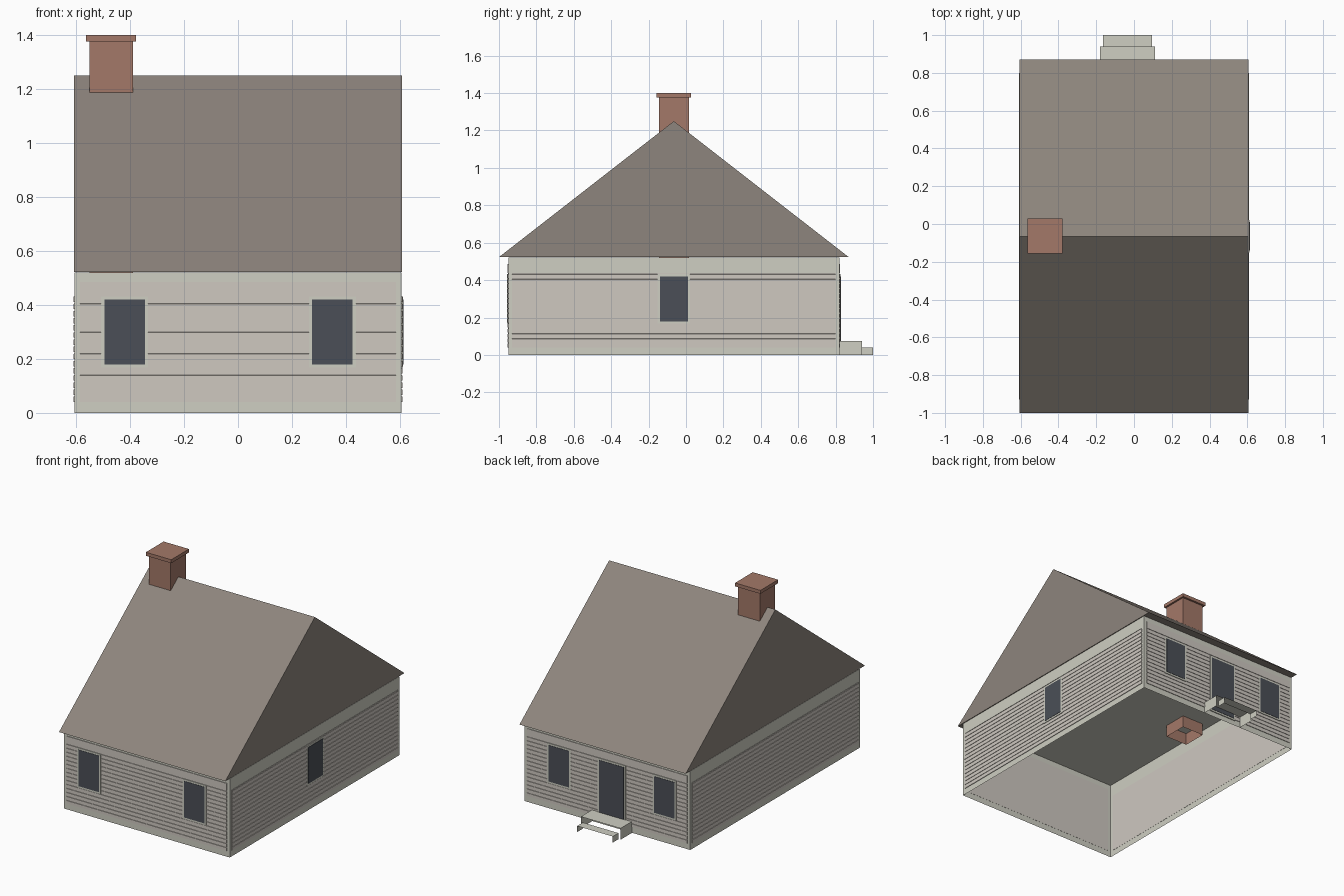
import bpy, math
from mathutils import Matrix, Vector

if "Cube" in bpy.data.objects:
    bpy.data.objects.remove(bpy.data.objects["Cube"])


def material(name, r, g, b):
    m = bpy.data.materials.new(name)
    m.use_nodes = True
    m.diffuse_color = (r, g, b, 1)
    m.node_tree.nodes["Principled BSDF"].inputs["Base Color"].default_value = (r, g, b, 1)
    return m


TRIM = material("trim_paint", 0.62, 0.62, 0.54)
SIDING = material("siding_paint", 0.62, 0.58, 0.53)
ROOF = material("roof_brown", 0.27, 0.235, 0.205)
BRICK = material("chimney_brick", 0.37, 0.19, 0.14)
GLASS = material("dark_glass", 0.07, 0.078, 0.095)


def mesh_object(name, verts, faces, mat, matrix=Matrix()):
    me = bpy.data.meshes.new(name)
    me.from_pydata([matrix @ Vector(v) for v in verts], [], faces)
    me.materials.append(mat)
    ob = bpy.data.objects.new(name, me)
    bpy.context.collection.objects.link(ob)
    return ob


def box(name, x, y, z, mat, skip=(), matrix=Matrix()):
    """Box from three ranges; skip leaves named sides open."""
    verts = [(a, b, c) for a in x for b in y for c in z]
    sides = {"left": (0, 1, 3, 2), "right": (4, 6, 7, 5), "front": (0, 4, 5, 1),
             "back": (2, 3, 7, 6), "bottom": (0, 2, 6, 4), "top": (1, 5, 7, 3)}
    return mesh_object(name, verts, [f for k, f in sides.items() if k not in skip], mat, matrix)


def prism(name, profile, u, mat, matrix=Matrix()):
    """Extrude a closed (y, z) profile along x."""
    n = len(profile)
    verts = [(a, y, z) for a in u for y, z in profile]
    faces = [(i, (i + 1) % n, n + (i + 1) % n, n + i) for i in range(n)]
    faces += [tuple(reversed(range(n))), tuple(range(n, 2 * n))]
    return mesh_object(name, verts, faces, mat, matrix)


# House body, open underneath, and roof
W, MID, DEPTH, WALL_H = 0.605, -0.065, 0.885, 0.52
box("walls", (-W, W), (MID - DEPTH, MID + DEPTH), (0, WALL_H), TRIM, skip=("bottom",))
prism("roof", [(-1, 0.523), (0.87, 0.523), (MID, 1.25)], (-W - 0.002, W + 0.002), ROOF)


# Wall frames: local x runs along the wall, local y points outwards
def wall_frame(angle, distance):
    return (Matrix.Translation((0, MID, 0)) @ Matrix.Rotation(math.radians(angle), 4, "Z")
            @ Matrix.Translation((0, distance, 0)))


WALLS = {"back": (wall_frame(0, DEPTH), 0.585), "front": (wall_frame(180, DEPTH), 0.585),
         "left": (wall_frame(-90, W), 0.865), "right": (wall_frame(90, W), 0.865)}

# Lapped boards with a plain frieze above them
BOARDS, Z0, PITCH = 15, 0.04, 0.0265
for side, (frame, half) in WALLS.items():
    profile = [(-0.001, Z0)]
    for i in range(BOARDS):
        z = Z0 + i * PITCH
        profile += [(0.004, z), (0.004, z + PITCH * 0.75), (0.001, z + PITCH * 0.77), (0.001, z + PITCH)]
    top = 0.485 if side in ("front", "back") else Z0 + BOARDS * PITCH
    profile += [(0.004, Z0 + BOARDS * PITCH), (0.004, top), (-0.001, top)]
    prism(side + "_siding", profile, (-half, half), SIDING, frame)


# Windows and door as framed plates
def opening(name, side, centre, width, z0, z1, border=0.012):
    frame = WALLS[side][0]
    h = width / 2
    box(name + "_frame", (centre - h - border, centre + h + border), (0, 0.006),
        (z0 - border, z1 + border), TRIM, matrix=frame)
    box(name + "_pane", (centre - h, centre + h), (0.005, 0.008), (z0, z1), GLASS, matrix=frame)


for side, sign in (("front", -1), ("back", 1)):
    for label, x in (("right", -0.42), ("left", 0.35)):
        opening(f"{side}_{label}_window", side, sign * x, 0.15, 0.18, 0.42)
opening("side_window", "left", 0.0, 0.15, 0.18, 0.42)
opening("back_door", "back", -0.035, 0.18, 0.045, 0.42)

# Chimney shaft running down through the ceiling, and its cap
box("chimney_shaft", (-0.55, -0.39), (-0.145, 0.015), (0.44, 1.38), BRICK, skip=("bottom", "top"))
box("chimney_cap", (-0.563, -0.378), (-0.157, 0.028), (1.377, 1.4), BRICK)

# Back steps: a tread on two side panels each
box("upper_step", (-0.18, 0.11), (0.82, 0.94), (0, 0.075), TRIM, skip=("front", "back", "bottom"))
box("lower_step", (-0.165, 0.095), (0.94, 1.0), (0, 0.04), TRIM, skip=("front", "back", "bottom"))
